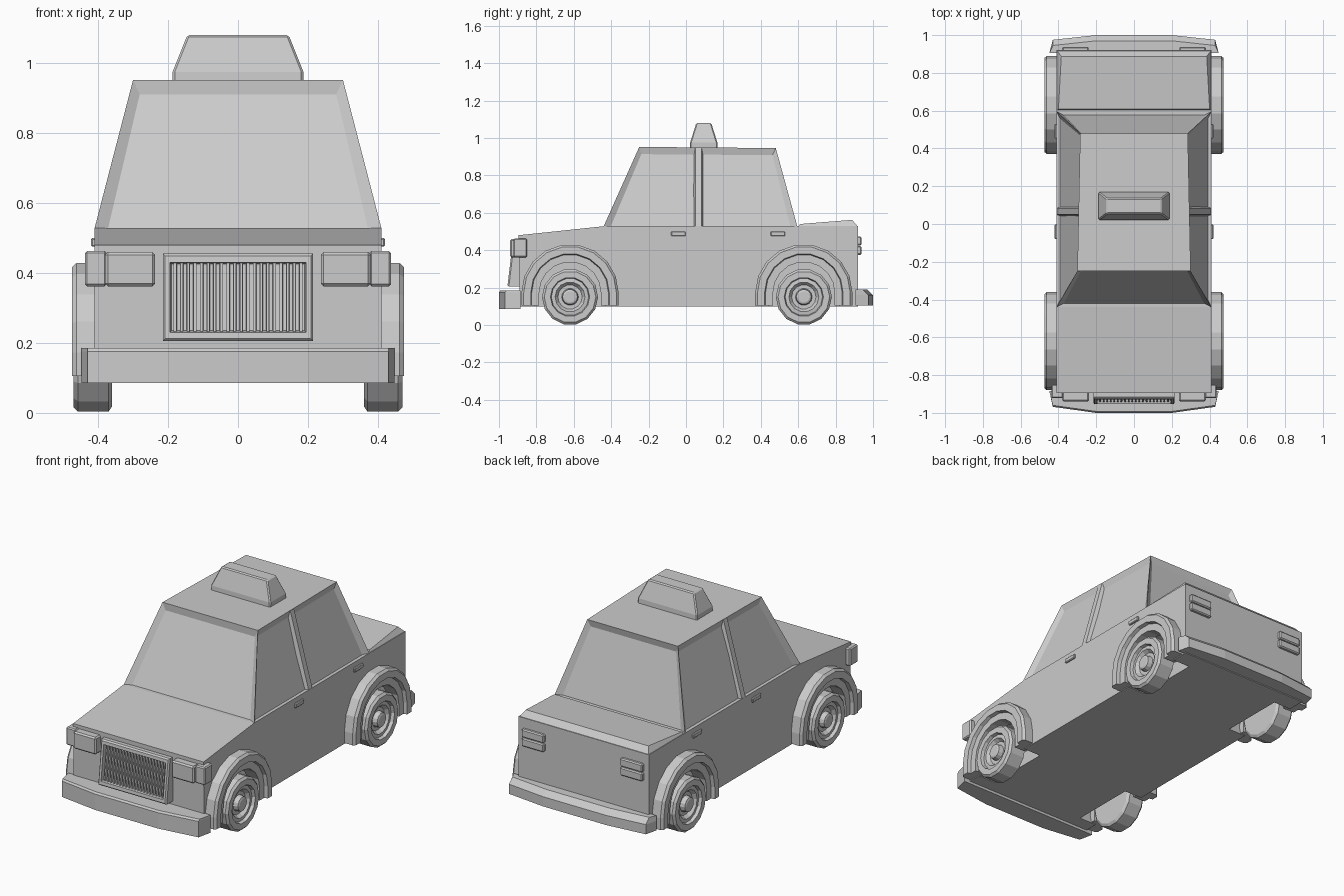
import bpy, bmesh, math
from mathutils import Vector

old = bpy.data.objects.get("Cube")
if old:
    bpy.data.objects.remove(old, do_unlink=True)

GREY = (0.6, 0.6, 0.6, 1)
grey = bpy.data.materials.new("plain_grey")
grey.use_nodes = True
grey.diffuse_color = GREY
grey.node_tree.nodes["Principled BSDF"].inputs["Base Color"].default_value = GREY


def make(name, verts, faces, bevel=0):
    bm = bmesh.new()
    vs = [bm.verts.new(v) for v in verts]
    for f in faces:
        bm.faces.new([vs[i] for i in f])
    bmesh.ops.remove_doubles(bm, verts=bm.verts, dist=0.0001)
    bmesh.ops.recalc_face_normals(bm, faces=bm.faces)
    me = bpy.data.meshes.new(name)
    bm.to_mesh(me)
    bm.free()
    me.materials.append(grey)
    ob = bpy.data.objects.new(name, me)
    bpy.context.collection.objects.link(ob)
    if bevel:
        mod = ob.modifiers.new("edge_bevel", 'BEVEL')
        mod.width = bevel
        mod.segments = 1
    return ob


def loft(name, rings, bevel=0, closed=False):
    """Skin matching closed rings; cap the ends unless the rings form a loop."""
    n, m = len(rings[0]), len(rings)
    faces = []
    for i in range(m if closed else m - 1):
        a, b = i * n, (i + 1) % m * n
        faces += [(a + k, a + (k + 1) % n, b + (k + 1) % n, b + k) for k in range(n)]
    if not closed:
        faces += [tuple(range(n)), tuple(range((m - 1) * n, m * n))]
    return make(name, [p for r in rings for p in r], faces, bevel)


def rect(x, y0, y1, z):
    return [(-x, y0, z), (x, y0, z), (x, y1, z), (-x, y1, z)]


def box(name, x, y, z, bevel=0):
    return loft(name, [[(a, y[0], z[0]), (a, y[1], z[0]), (a, y[1], z[1]), (a, y[0], z[1])]
                       for a in x], bevel)


# Lower body, extruded across from its side profile
side = [(-.89, .1), (-.895, .48), (-.44, .528), (.6, .53), (.92, .53), (.92, .1)]
body = loft("body", [[(x, y, z) for y, z in side] for x in (-.41, .41)])
boot = [(-.41, .6, .525), (.41, .6, .525), (.41, .92, .525), (-.41, .92, .525)]
lid = [(-.4, .61, .54), (.4, .61, .54), (.385, .888, .562), (-.385, .888, .562)]
loft("boot_lid", [boot, lid])

# Cabin with recessed windows
low = [Vector(p) for p in rect(.41, -.44, .595, .528)]
top = [Vector(p) for p in ((-.3, -.25, .952), (.3, -.25, .952), (.285, .48, .946), (-.285, .48, .946))]
verts, faces = list(top), [(0, 1, 2, 3)]
for i in range(4):
    j = (i + 1) % 4
    bl, br, tr, tl = low[i], low[j], top[j], top[i]
    inward = -(br - bl).cross(tl - bl).normalized() * .018
    margin = .045 if i % 2 == 0 else .035

    def inner(u, v):
        return bl.lerp(br, u).lerp(tl.lerp(tr, u), v) + inward

    n = len(verts)
    verts += [bl, br, tr, tl, inner(margin, 0), inner(1 - margin, 0),
              inner(1 - margin, .92), inner(margin, .92)]
    for f in ((0, 4, 7, 3), (5, 1, 2, 6), (7, 6, 2, 3), (4, 5, 6, 7)):
        faces.append(tuple(n + k for k in f))
make("cabin", verts, faces)

# Roof sign
loft("roof_sign", [rect(.187, .02, .17, .94), rect(.187, .022, .168, .975),
                   rect(.145, .055, .135, 1.08)], .006)

# Radiator grille: leaning frame, recessed back and upright bars
def front_ring(x, z0, z1, out):
    lean = lambda z: -.955 + (z - .205) * .12 + out
    return [(-x, lean(z0), z0), (x, lean(z0), z0), (x, lean(z1), z1), (-x, lean(z1), z1)]


loft("grille_frame", [front_ring(.215, .205, .455, .07), front_ring(.215, .205, .455, .008),
                      front_ring(.208, .212, .448, 0), front_ring(.195, .23, .43, 0),
                      front_ring(.19, .235, .425, .03), front_ring(.19, .235, .425, .07)], closed=True)
loft("grille_back", [front_ring(.195, .23, .43, .035), front_ring(.195, .23, .43, .06)])
BARS = 20
for i in range(BARS):
    x = -.18 + .36 * i / (BARS - 1)
    bar = loft("grille_bar", [[(x + sx * .0055, y + d, z) for sx, d in ((-1, .035), (-.7, 0), (.7, 0), (1, .035))]
                              for y, z in ((-.942, .232), (-.918, .428))])

# Bumpers with bowed faces
def bumper(name, levels):
    loft(name, [[(-.43, y0, z), (-.448, y0, z), (-.43, ye, z), (-.2, ym, z),
                 (.2, ym, z), (.43, ye, z), (.448, y0, z), (.43, y0, z)] for y0, ye, ym, z in levels])


bumper("front_bumper", [(-.885, -.968, -1, .085), (-.885, -.968, -1, .175), (-.885, -.96, -.992, .185)])
bumper("rear_bumper", [(.905, .975, 1, .105), (.905, .975, 1, .16), (.905, .945, .97, .19)])

# Wheel, lathed from an (radius, offset) profile
wheel_profile = [(.001, .36), (.135, .36), (.15, .37), (.15, .458), (.138, .47), (.105, .47), (.1, .452),
                 (.08, .455), (.065, .435), (.045, .435), (.04, .462), (.03, .466), (.001, .466)]
arch_profile = [(.26, .38), (.26, .462), (.248, .475), (.21, .475), (.205, .455), (.165, .455), (.165, .38)]
SIDES, ARCH_STEPS = 14, 9


def lathe_ring(s, r, x, yc):
    return [(s * x, yc + r * math.cos(math.tau * k / SIDES), .15 + r * math.sin(math.tau * k / SIDES))
            for k in range(SIDES)]


for s, side_name in ((1, "left"), (-1, "right")):
    for yc, end in ((-.62, "front"), (.63, "rear")):
        tag = end + "_" + side_name
        loft(tag + "_wheel", [lathe_ring(s, r, x, yc) for r, x in wheel_profile])

        # Wheel arch swept over the wheel with short straight legs
        rings = [[(s * x, yc + r, .105) for r, x in arch_profile]]
        for k in range(ARCH_STEPS + 1):
            a = math.pi * k / ARCH_STEPS
            rings.append([(s * x, yc + r * math.cos(a), .172 + r * math.sin(a)) for r, x in arch_profile])
        rings.append([(s * x, yc - r, .105) for r, x in arch_profile])
        loft(tag + "_wheel_arch", rings)

        # Wheel well cut out of the body
        cutter = loft(tag + "_well_cutter", [lathe_ring(s, .2, x, yc) for x in (.3, .6)])
        cutter.hide_render = True
        cutter.hide_viewport = True
        cut = body.modifiers.new(tag + "_well", 'BOOLEAN')
        cut.operation = 'DIFFERENCE'
        cut.solver = 'EXACT'
        cut.object = cutter

    # Headlamps, corner lamps and tail lamps
    box(side_name + "_headlamp", (s * .237, s * .38), (-.94, -.87), (.362, .46), .008)
    box(side_name + "_corner_lamp", (s * .375, s * .437), (-.922, -.85), (.362, .463), .006)
    for z in ((.375, .422), (.426, .473)):
        box(side_name + "_tail_lamp", (s * .24, s * .38), (.9, .938), z, .006)

    # Door handles and centre pillar
    for y in (-.08, .452):
        box(side_name + "_door_handle", (s * .4, s * .42), (y, y + .078), (.475, .5), .004)
    loft(side_name + "_door_pillar", [[(s * (x + d), y, z) for y, d in
                                       ((.038, -.03), (.05, 0), (.083, 0), (.095, -.03))]
                                      for x, z in ((.41, .525), (.294, .946))])
